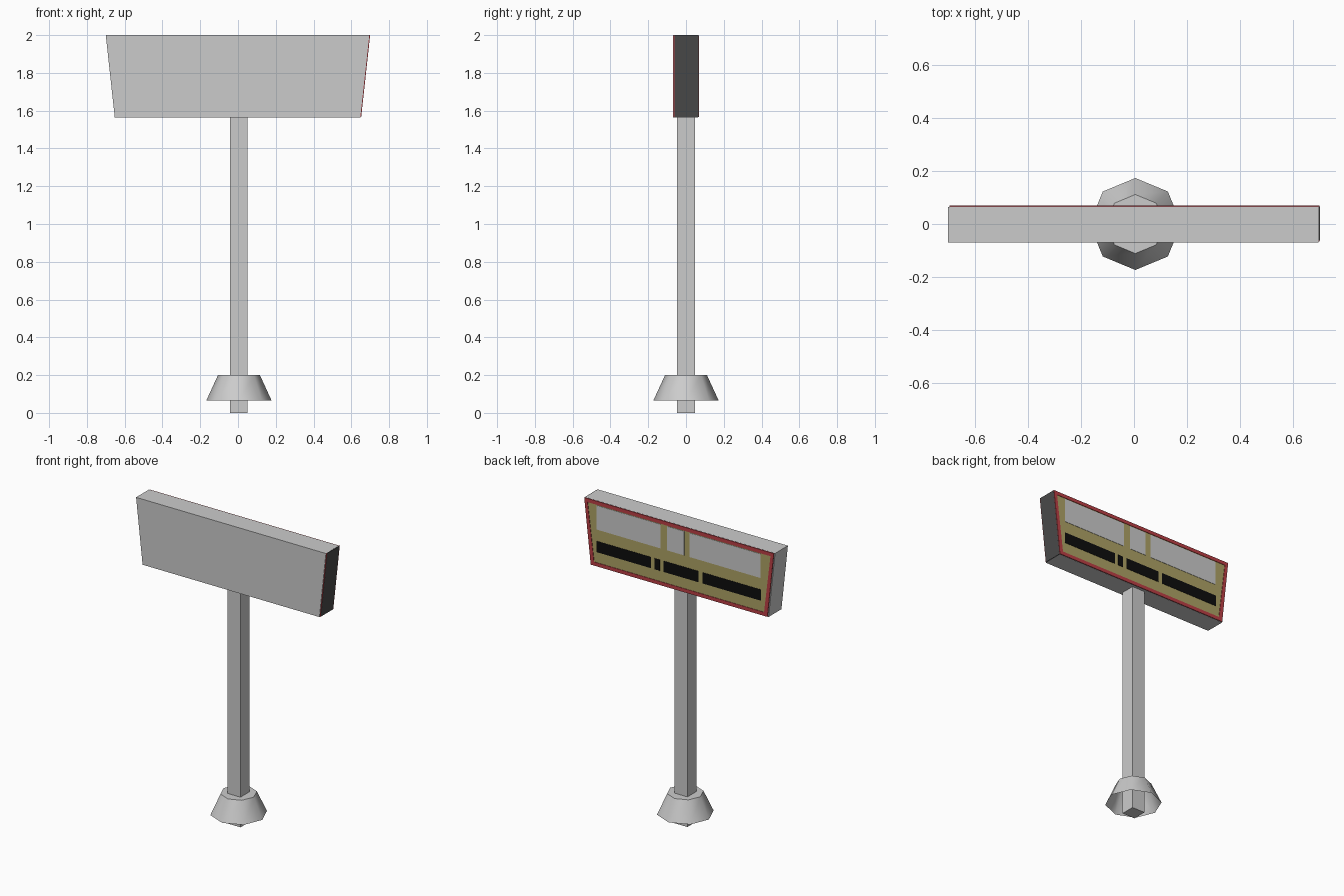
import bpy, bmesh, math

if "Cube" in bpy.data.objects:
    bpy.data.objects.remove(bpy.data.objects["Cube"])

TOP, BOTTOM = 2.0, 1.565
HALF_TOP, HALF_BOTTOM = 0.6975, 0.65


def material(name, rgb):
    m = bpy.data.materials.new(name)
    m.diffuse_color = (*rgb, 1)
    m.use_nodes = True
    m.node_tree.nodes["Principled BSDF"].inputs["Base Color"].default_value = m.diffuse_color
    return m


dark = material("dark", (0.07, 0.07, 0.07))
red = material("red", (0.5, 0.05, 0.06))
tan = material("tan", (0.42, 0.36, 0.13))
black = material("black", (0.004, 0.004, 0.004))


def finish(name, bm, mat=None):
    bmesh.ops.recalc_face_normals(bm, faces=bm.faces)
    me = bpy.data.meshes.new(name)
    bm.to_mesh(me)
    bm.free()
    ob = bpy.data.objects.new(name, me)
    bpy.context.collection.objects.link(ob)
    if mat:
        me.materials.append(mat)
    return ob


def outline(inset, dx):
    a, b = HALF_TOP - inset, HALF_BOTTOM - inset
    return [(dx - a, TOP - inset), (dx + a, TOP - inset),
            (dx + b, BOTTOM + inset), (dx - b, BOTTOM + inset)]


def prism(name, pts, y0, y1, mat=None):
    bm = bmesh.new()
    face = bm.faces.new([bm.verts.new((x, y0, z)) for x, z in pts])
    new = bmesh.ops.extrude_face_region(bm, geom=[face])["geom"]
    verts = [v for v in new if isinstance(v, bmesh.types.BMVert)]
    bmesh.ops.translate(bm, vec=(0, y1 - y0, 0), verts=verts)
    return finish(name, bm, mat)


def frame(name, dx, y0, y1, width, mat):
    bm = bmesh.new()
    rings = [[bm.verts.new((x, y, z)) for x, z in outline(i, dx)]
             for i, y in ((0.001, y0), (0.001, y1), (width, y1), (width, y0))]
    for r in range(4):
        a, b = rings[r], rings[(r + 1) % 4]
        for i in range(4):
            j = (i + 1) % 4
            bm.faces.new((a[i], a[j], b[j], b[i]))
    return finish(name, bm, mat)


# sign board: grey front housing overlapping a dark rear housing
prism("front_housing", outline(0, -0.0025), -0.07, 0.0645)
prism("rear_housing", outline(0.0005, 0.0025), -0.062, 0.0655, dark)
frame("front_frame", 0.0025, -0.066, -0.062, 0.025, red)

# rear display face: red frame, tan panel, pale windows and dark bars
frame("rear_frame", 0.0025, 0.0655, 0.07, 0.025, red)
prism("rear_panel", outline(0.024, 0.0025), 0.0655, 0.067, tan)
rows = [
    ("window", 1.81, 1.97, None, [(0.14, 0.61), (-0.035, 0.09), (-0.595, -0.075)]),
    ("bar", 1.66, 1.733, black, [(0.21, 0.61), (0.145, 0.183), (-0.14, 0.117), (-0.60, -0.168)]),
]
for name, z0, z1, mat, spans in rows:
    for i, (x0, x1) in enumerate(spans):
        prism(f"{name}_{i + 1}", [(x0, z1), (x1, z1), (x1, z0), (x0, z0)], 0.067, 0.069, mat)

# square post
h = 0.0475
prism("post", [(0.004 - h, 0), (0.004 + h, 0), (0.004 + h, 1.57), (0.004 - h, 1.57)], -h, h)

# eight-sided flared collar, open underneath
bm = bmesh.new()
lower, upper = [[bm.verts.new((0.005 + r * math.cos(i * math.pi / 4),
                               r * math.sin(i * math.pi / 4), z)) for i in range(8)]
                for r, z in ((0.173, 0.065), (0.111, 0.2))]
for i in range(8):
    j = (i + 1) % 8
    bm.faces.new((lower[i], lower[j], upper[j], upper[i]))
bm.faces.new(upper)
collar = finish("collar", bm)
bpy.context.view_layer.objects.active = collar
collar.select_set(True)
bpy.ops.object.shade_smooth_by_angle(angle=math.radians(50))
